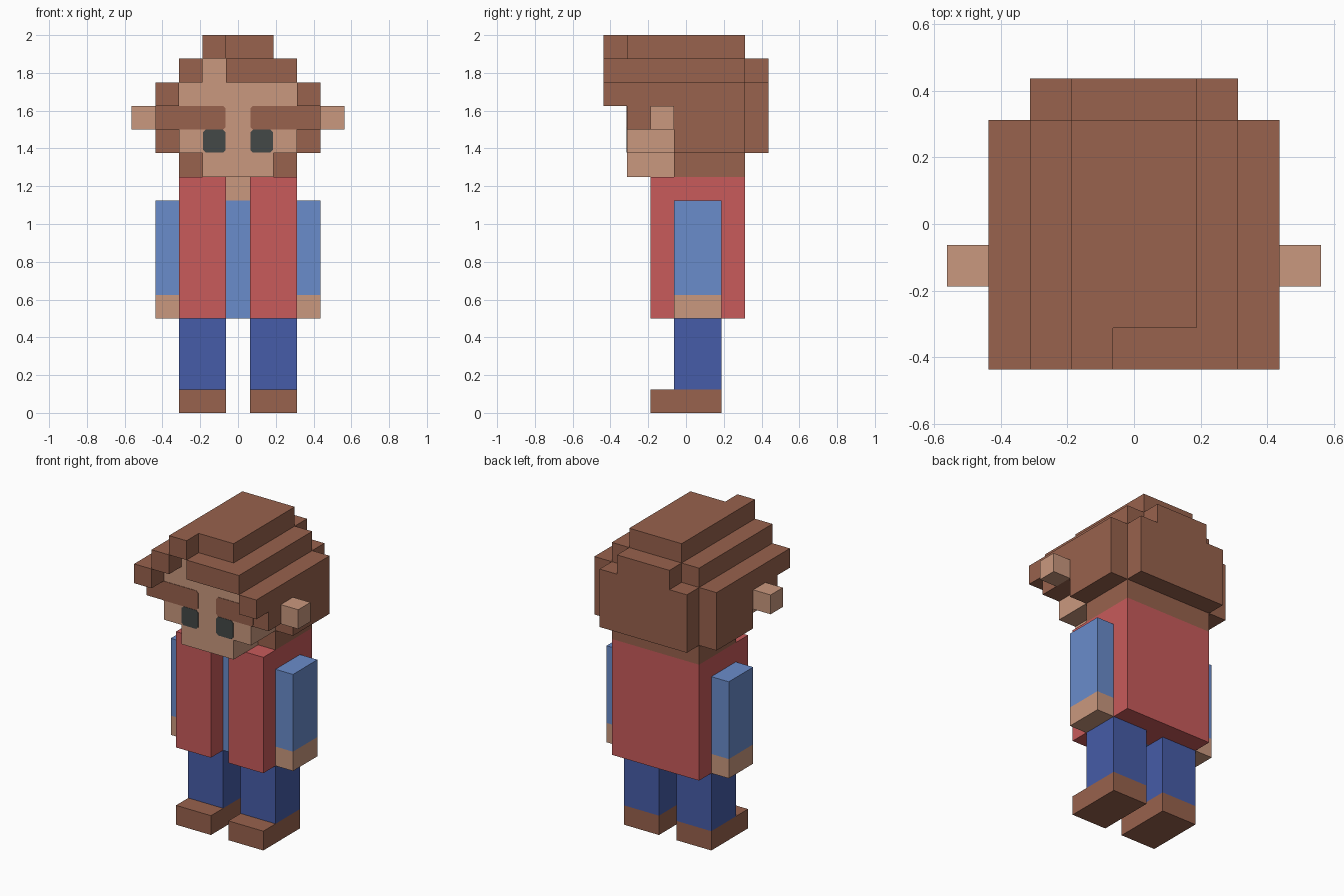
import bpy, bmesh
from mathutils import Vector

if "Cube" in bpy.data.objects:
    bpy.data.objects.remove(bpy.data.objects["Cube"])

U = 0.125  # block size; cell (i, j, k) is centred on x = i*U, y = j*U, bottom z = k*U


def material(name, r, g, b):
    lin = [((c / 255 + 0.055) / 1.055) ** 2.4 for c in (r, g, b)]
    m = bpy.data.materials.new(name)
    m.diffuse_color = (*lin, 1)
    m.use_nodes = True
    m.node_tree.nodes["Principled BSDF"].inputs["Base Color"].default_value = m.diffuse_color
    return m


BROWN = material("brown", 152, 98, 77)
SKIN = material("skin", 202, 152, 126)
RED = material("red", 200, 91, 91)
BLUE = material("light blue", 106, 140, 203)
NAVY = material("navy", 70, 92, 168)
DARK = material("dark grey", 68, 72, 71)

cells, colours = {}, {}


def fill(part, mat, xs, ys, zs, mirror=False):
    """Fill an inclusive range of blocks; later fills replace earlier ones."""
    colours[part] = mat
    for i in range(xs[0], xs[1] + 1):
        for j in range(ys[0], ys[1] + 1):
            for k in range(zs[0], zs[1] + 1):
                cells[i, j, k] = part
                if mirror:
                    cells[-i, j, k] = part


# Legs and shoes
fill("shoes", BROWN, (1, 2), (-1, 1), (0, 0), True)
fill("trouser_legs", NAVY, (1, 2), (0, 1), (1, 3), True)

# Open jacket with the shirt and neck showing in the gap
fill("jacket", RED, (-2, 2), (0, 2), (4, 9))
fill("jacket", RED, (1, 2), (-1, -1), (4, 9), True)
fill("shirt", BLUE, (0, 0), (0, 0), (4, 8))
fill("neck", SKIN, (0, 0), (0, 0), (9, 9))

# Arms
fill("sleeves", BLUE, (3, 3), (0, 1), (5, 8), True)
fill("hands", SKIN, (3, 3), (0, 1), (4, 4), True)

# Hair: nape, sides, crown layers, back
fill("hair", BROWN, (-2, 2), (0, 2), (10, 10))
fill("hair", BROWN, (-3, 3), (0, 2), (11, 13))
fill("hair", BROWN, (3, 3), (-2, -1), (12, 13), True)
fill("hair", BROWN, (3, 3), (-3, -3), (13, 13), True)
fill("hair", BROWN, (-2, 2), (-3, 2), (14, 14))
fill("hair", BROWN, (-1, 1), (-2, 2), (15, 15))
fill("hair", BROWN, (-1, -1), (-3, -3), (15, 15))
fill("hair", BROWN, (-2, 2), (3, 3), (11, 13))
fill("hair", BROWN, (-1, 1), (3, 3), (14, 14))
del cells[-1, -3, 14]  # parting in the fringe

# Face and ears
fill("face", SKIN, (-1, 1), (-2, -1), (10, 10))
fill("face", SKIN, (-2, 2), (-2, -1), (11, 13))
fill("face", SKIN, (-1, -1), (-2, -2), (14, 14))
fill("ears", SKIN, (4, 4), (-1, -1), (12, 12), True)


def finish(name, bm, mat):
    me = bpy.data.meshes.new(name)
    bm.to_mesh(me)
    bm.free()
    me.materials.append(mat)
    bpy.context.collection.objects.link(bpy.data.objects.new(name, me))


# Turn each part into a mesh made of its exposed block sides only
for part, mat in colours.items():
    bm = bmesh.new()
    for cell, owner in cells.items():
        if owner != part:
            continue
        centre = Vector(cell) * U + Vector((0, 0, U / 2))
        for axis in range(3):
            for sign in (-1, 1):
                near = list(cell)
                near[axis] += sign
                if tuple(near) in cells:
                    continue
                n, a, b = Vector(), Vector(), Vector()
                n[axis] = sign * U / 2
                a[(axis + 1) % 3] = U / 2
                b[(axis + 2) % 3] = sign * U / 2
                bm.faces.new([bm.verts.new(centre + n + s * a + t * b)
                              for s, t in ((-1, -1), (1, -1), (1, 1), (-1, 1))])
    bmesh.ops.remove_doubles(bm, verts=bm.verts, dist=1e-4)
    bmesh.ops.dissolve_limit(bm, angle_limit=0.01, verts=bm.verts, edges=bm.edges)
    finish(part, bm, mat)


def plate(name, mat, x0, x1, z0, z1, side, c=0.014):
    """Thin painted detail with clipped corners on the front of the face."""
    pts = [(x0 + c, z0), (x1 - c, z0), (x1, z0 + c), (x1, z1 - c),
           (x1 - c, z1), (x0 + c, z1), (x0, z1 - c), (x0, z0 + c)]
    bm = bmesh.new()
    f = bm.faces.new([bm.verts.new((side * x, -2.5 * U, z)) for x, z in pts])
    out = bmesh.ops.extrude_face_region(bm, geom=[f])["geom"]
    bmesh.ops.translate(bm, vec=(0, -0.003, 0),
                        verts=[v for v in out if isinstance(v, bmesh.types.BMVert)])
    bmesh.ops.recalc_face_normals(bm, faces=bm.faces)
    finish(name, bm, mat)


# Eyes and eyebrows
for side, label in ((-1, "right"), (1, "left")):
    plate(label + "_eye", DARK, 0.065, 0.185, 1.378, 1.499, side)
    plate(label + "_eyebrow", BROWN, 0.065, 0.33, 1.5, 1.625, side)
